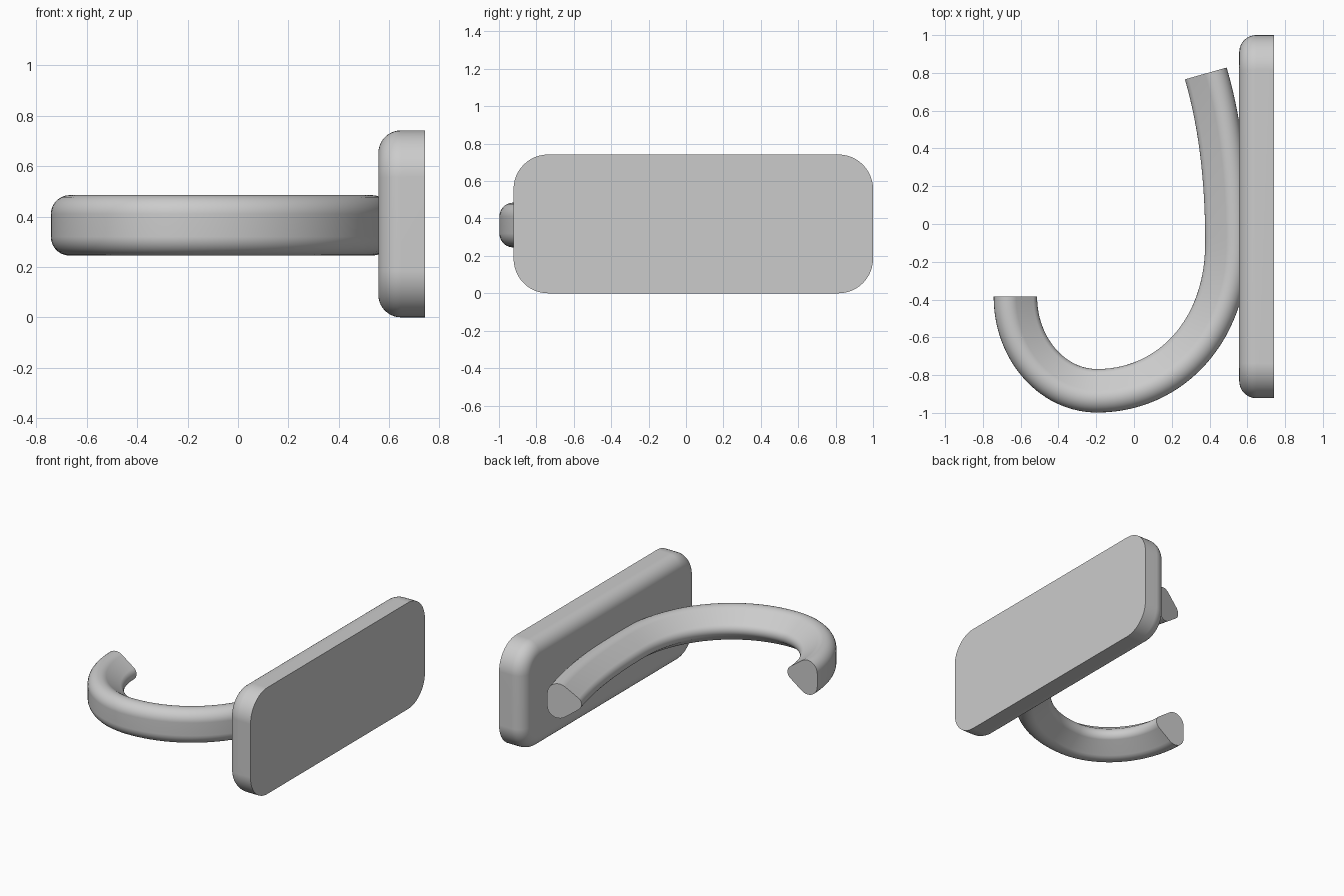
import bpy, bmesh
from math import pi, cos, sin, atan2, acos, hypot
from mathutils import Vector
from mathutils.geometry import interpolate_bezier

if "Cube" in bpy.data.objects:
    bpy.data.objects.remove(bpy.data.objects["Cube"])


def arc(cx, cy, r, a0, a1, n):
    return [(cx + r * cos(a0 + (a1 - a0) * i / n), cy + r * sin(a0 + (a1 - a0) * i / n))
            for i in range(n + 1)]


def skin(name, rings):
    """Bridge closed rings of points, cap both ends and smooth the result."""
    bm = bmesh.new()
    loops = [[bm.verts.new(p) for p in ring] for ring in rings]
    n = len(loops[0])
    for a, b in zip(loops, loops[1:]):
        for i in range(n):
            j = (i + 1) % n
            bm.faces.new((a[i], a[j], b[j], b[i]))
    bm.faces.new(loops[0])
    bm.faces.new(loops[-1])
    bmesh.ops.recalc_face_normals(bm, faces=bm.faces)
    mesh = bpy.data.meshes.new(name)
    bm.to_mesh(mesh)
    bm.free()
    obj = bpy.data.objects.new(name, mesh)
    bpy.context.collection.objects.link(obj)
    bpy.context.view_layer.objects.active = obj
    obj.select_set(True)
    bpy.ops.object.shade_smooth_by_angle(angle=pi / 6)
    mod = obj.modifiers.new("Weighted normals", 'WEIGHTED_NORMAL')
    mod.keep_sharp = True
    obj.select_set(False)
    return obj


# Mounting plate: rounded rectangle with a fillet on the hook side
X0, X1, Y0, Y1, H = 0.557, 0.742, -0.922, 1.0, 0.742
CORNER, FILLET = 0.185, 0.09


def plate_ring(x, inset):
    c, pts = CORNER, []
    centres = [(Y1 - c, H - c), (Y0 + c, H - c), (Y0 + c, c), (Y1 - c, c)]
    for k, (y, z) in enumerate(centres):
        pts += arc(y, z, c - inset, k * pi / 2, (k + 1) * pi / 2, 12)
    return [(x, y, z) for y, z in pts]


rings = [plate_ring(X1, 0)]
for i in range(11):
    a = pi / 2 * i / 10
    rings.append(plate_ring(X0 + FILLET * (1 - sin(a)), FILLET * (1 - cos(a))))
skin("mounting_plate", rings)

# Hook section: rounded triangle, flat side outward and narrow side inward
W, R_OUT, R_IN, OFF, MID_Z = 0.23, 0.075, 0.05, 0.045, 0.365
dx, dz = W - R_IN - R_OUT, -OFF
t = atan2(dz, dx) + acos((R_OUT - R_IN) / hypot(dx, dz))
section = (arc(R_OUT, OFF, R_OUT, pi, t, 10)
           + arc(W - R_IN, 0, R_IN, t, -t, 12)
           + arc(R_OUT, -OFF, R_OUT, -t, -pi, 10))

# Hook centreline: tip, bottom of the curl, plate contact, free end
curves = [
    ((-0.628, -0.385), (-0.628, -0.66), (-0.434, -0.883), (-0.195, -0.883)),
    ((-0.195, -0.883), (0.185, -0.883), (0.492, -0.575), (0.492, -0.10)),
    ((0.492, -0.10), (0.492, 0.20), (0.464, 0.509), (0.38, 0.797)),
]
path = []
for c in curves:
    pts = interpolate_bezier(*[Vector((*p, 0)) for p in c], 29)
    path += pts if not path else pts[1:]

rings = []
for i, p in enumerate(path):
    d = (path[min(i + 1, len(path) - 1)] - path[max(i - 1, 0)]).normalized()
    if i == 0:
        d = Vector((0, -1, 0))
    inward = Vector((-d.y, d.x, 0))
    rings.append([p + inward * (o - W / 2) + Vector((0, 0, MID_Z + z)) for o, z in section])
skin("hook", rings)
